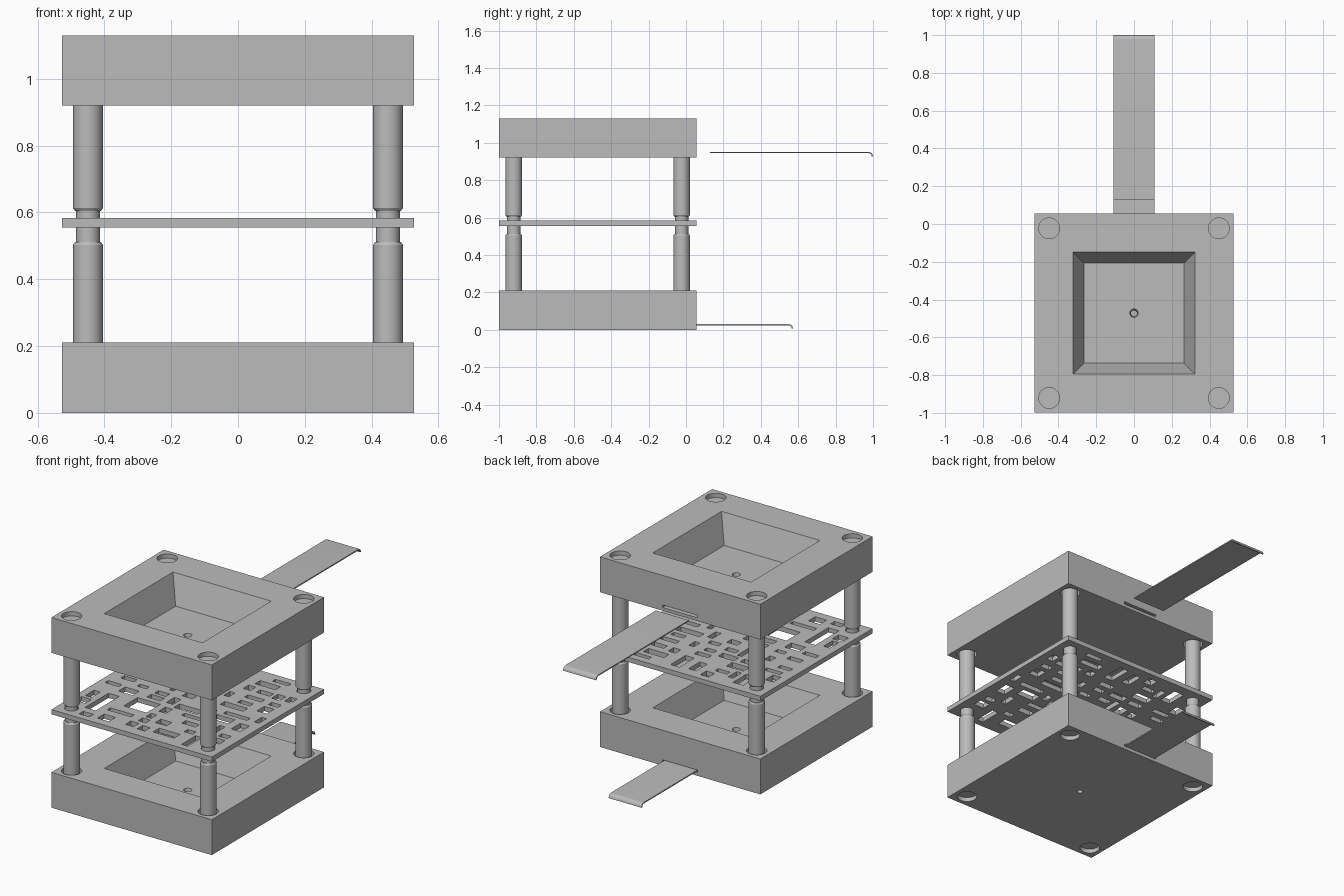
import bpy, bmesh, math, random
from mathutils import Matrix, Vector

if "Cube" in bpy.data.objects:
    bpy.data.objects.remove(bpy.data.objects["Cube"])

CY = -0.472          # centre of the press in y
HALF = 0.527         # half width of blocks and plate
POST = 0.449         # post offset from centre
BLOCK_H = 0.21
TOP_Z = 0.92         # underside of the upper block

grey = bpy.data.materials.new("grey_metal")
grey.use_nodes = True
colour = (0.5, 0.5, 0.5, 1)
grey.diffuse_color = colour
grey.node_tree.nodes["Principled BSDF"].inputs["Base Color"].default_value = colour


def finish(name, bm):
    bmesh.ops.recalc_face_normals(bm, faces=bm.faces)
    mesh = bpy.data.meshes.new(name)
    bm.to_mesh(mesh)
    bm.free()
    mesh.materials.append(grey)
    ob = bpy.data.objects.new(name, mesh)
    bpy.context.collection.objects.link(ob)
    return ob


def add_box(bm, x, y, z, taper=0.0):
    """Box from (min, max) ranges; the bottom shrinks inward by taper."""
    vs = bmesh.ops.create_cube(bm, size=1)["verts"]
    for v in vs:
        inset = taper if v.co.z < 0 else 0
        for i, (lo, hi) in enumerate((x, y)):
            v.co[i] = lo + inset if v.co[i] < 0 else hi - inset
        v.co.z = z[0] if v.co.z < 0 else z[1]


def add_rod(bm, x, y, z, r_low, r_high, sides=40):
    at = Matrix.Translation((x, y, sum(z) / 2))
    bmesh.ops.create_cone(bm, cap_ends=True, segments=sides, radius1=r_low,
                          radius2=r_high, depth=z[1] - z[0], matrix=at)


def corners():
    return [(sx * POST, CY + sy * POST) for sx in (-1, 1) for sy in (-1, 1)]


def cut(ob, bm):
    tool = finish("cutter", bm)
    tool.hide_render = True
    mod = ob.modifiers.new("cut", 'BOOLEAN')
    mod.operation = 'DIFFERENCE'
    mod.solver = 'EXACT'
    mod.object = tool
    bpy.context.view_layer.objects.active = ob
    bpy.ops.object.modifier_apply(modifier=mod.name)
    bpy.data.objects.remove(tool)


def smooth(ob):
    bpy.ops.object.select_all(action='DESELECT')
    ob.select_set(True)
    bpy.context.view_layer.objects.active = ob
    bpy.ops.object.shade_smooth_by_angle(angle=math.radians(25))


def slab(name, z):
    bm = bmesh.new()
    add_box(bm, (-HALF, HALF), (CY - HALF, CY + HALF), z)
    return finish(name, bm)


# Mould blocks with tapered pocket, post bores, centre hole and rear slot
def block(name, z):
    ob = slab(name, (z, z + BLOCK_H))
    bm = bmesh.new()
    rim, over = 0.323, 0.01
    floor = z + 0.045
    grow = 0.0035    # keeps the wall slope above the rim
    r = rim + grow
    add_box(bm, (-r, r), (CY - r, CY + r), (floor, z + BLOCK_H + over), 0.058 + grow)
    for x, y in corners():
        add_rod(bm, x, y, (z - over, z + BLOCK_H + over), 0.055, 0.055)
    add_box(bm, (-0.115, 0.115), (-0.33, 0.2), (z + 0.019, z + 0.034))
    cut(ob, bm)
    bm = bmesh.new()
    add_rod(bm, 0, CY, (z - over, floor + over), 0.014, 0.024, 24)
    cut(ob, bm)
    smooth(ob)


block("lower_block", 0)
block("upper_block", TOP_Z)


# Middle plate pierced by a scatter of rectangular windows
plate = slab("pierced_plate", (0.555, 0.583))
random.seed(7)
windows = [(-0.16, -0.2, 0.075, 0.065), (-0.36, -0.29, 0.035, 0.11)]
bm = bmesh.new()
for attempt in range(2500):
    long, short = random.uniform(0.025, 0.08), random.uniform(0.014, 0.034)
    w, h = random.choice(((long, short), (short, long)))
    x, y = random.uniform(-0.48, 0.48), random.uniform(-0.48, 0.48)
    inside = abs(x) + w < 0.49 and abs(y) + h < 0.49
    near_post = abs(x) + w > 0.38 and abs(y) + h > 0.38
    clear = all(abs(x - a) > w + c + 0.022 or abs(y - b) > h + d + 0.022
                for a, b, c, d in windows)
    if inside and clear and not near_post:
        windows.append((x, y, w, h))
for x, y, w, h in windows:
    add_box(bm, (x - w, x + w), (CY + y - h, CY + y + h), (0.54, 0.6))
for x, y in corners():
    add_rod(bm, x, y, (0.54, 0.6), 0.038, 0.038)
cut(plate, bm)
smooth(plate)


# Guide posts: head in the bore, thick shaft, chamfer, thin neck
def post(name, x, y):
    half = [(0, 0.025), (0.056, 0.025), (0.056, 0.07), (0.0445, 0.07),
            (0.0445, 0.503), (0.039, 0.511), (0.0355, 0.511)]
    upper = [(r, 1.13 - z) for r, z in half[:4]]
    upper += [(0.0445, 0.613), (0.039, 0.605), (0.0355, 0.605)]
    profile = half + upper[::-1]
    bm = bmesh.new()
    vs = [bm.verts.new((r, 0, z)) for r, z in profile]
    edges = [bm.edges.new(p) for p in zip(vs, vs[1:])]
    bmesh.ops.spin(bm, geom=vs + edges, cent=(0, 0, 0), axis=(0, 0, 1),
                   angle=math.tau, steps=40)
    bmesh.ops.remove_doubles(bm, verts=bm.verts, dist=0.0001)
    bmesh.ops.translate(bm, verts=bm.verts, vec=(x, y, 0))
    smooth(finish(name, bm))


for x, y in corners():
    side = "left" if x > 0 else "right"
    end = "back" if y > CY else "front"
    post(f"{end}_{side}_post", x, y)


# Sliding strips with a down-curled pull end
def slide(name, start, end, top):
    outer, inner, width = 0.024, 0.017, 0.108

    def arc(r):
        return [(end - outer + r * math.sin(a), top - outer + r * math.cos(a))
                for a in (math.pi / 2 * i / 8 for i in range(9))]

    profile = [(start, top)] + arc(outer) + arc(inner)[::-1]
    profile.append((start, top - outer + inner))
    bm = bmesh.new()
    face = bm.faces.new([bm.verts.new((-width, y, z)) for y, z in profile])
    new = bmesh.ops.extrude_face_region(bm, geom=[face])["geom"]
    moved = [g for g in new if isinstance(g, bmesh.types.BMVert)]
    bmesh.ops.translate(bm, verts=moved, vec=Vector((2 * width, 0, 0)))
    smooth(finish(name, bm))


slide("lower_slide", -0.302, 0.572, 0.03)
slide("upper_slide", 0.128, 1.0, TOP_Z + 0.031)
